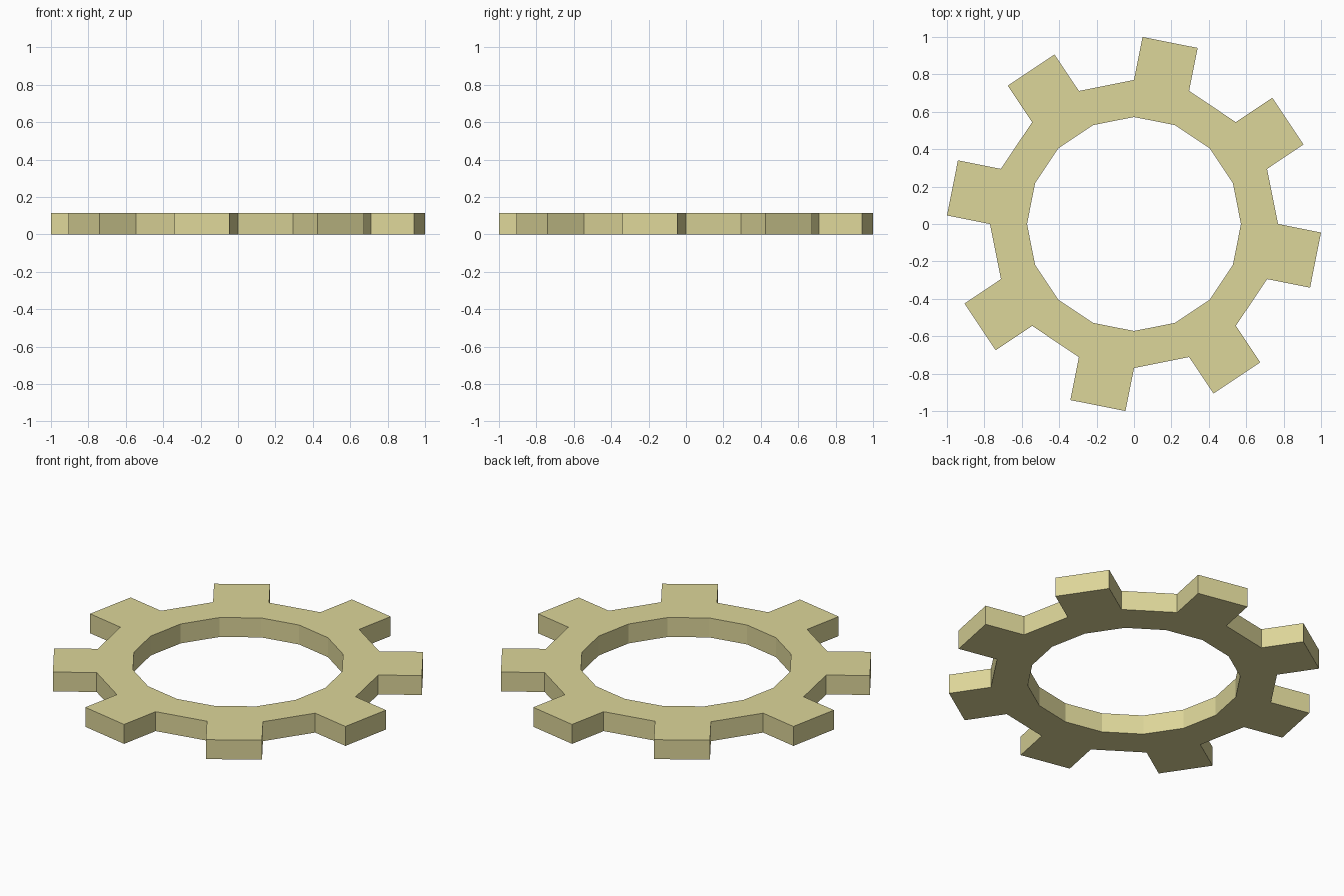
import bpy, bmesh
from math import cos, sin, pi
from mathutils import Vector

if "Cube" in bpy.data.objects:
    bpy.data.objects.remove(bpy.data.objects["Cube"])

SIDES, R_IN, R_OUT, TOOTH, HEIGHT = 16, 0.572, 0.77, 0.2345, 0.115


def polar(r, i):
    a = 2 * pi * i / SIDES
    return Vector((r * cos(a), r * sin(a), 0))


bm = bmesh.new()

# Flat ring outline
inner = [bm.verts.new(polar(R_IN, i)) for i in range(SIDES)]
outer = [bm.verts.new(polar(R_OUT, i)) for i in range(SIDES)]
for i in range(SIDES):
    j = (i + 1) % SIDES
    bm.faces.new((inner[i], outer[i], outer[j], inner[j]))

# Straight-sided teeth on every other outer side
for i in range(1, SIDES, 2):
    j = (i + 1) % SIDES
    out = polar(TOOTH, i + 0.5)
    a = bm.verts.new(outer[i].co + out)
    b = bm.verts.new(outer[j].co + out)
    bm.faces.new((outer[i], a, b, outer[j]))

# Thickness
result = bmesh.ops.extrude_face_region(bm, geom=bm.faces[:], use_keep_orig=True)
top = [v for v in result["geom"] if isinstance(v, bmesh.types.BMVert)]
bmesh.ops.translate(bm, verts=top, vec=(0, 0, HEIGHT))
bmesh.ops.recalc_face_normals(bm, faces=bm.faces[:])

mesh = bpy.data.meshes.new("gear_ring")
bm.to_mesh(mesh)
bm.free()
gear = bpy.data.objects.new("gear_ring", mesh)
bpy.context.collection.objects.link(gear)

# Khaki finish
mat = bpy.data.materials.new("khaki")
mat.diffuse_color = (0.72, 0.67, 0.32, 1)
mat.use_nodes = True
mat.node_tree.nodes["Principled BSDF"].inputs["Base Color"].default_value = mat.diffuse_color
mesh.materials.append(mat)
